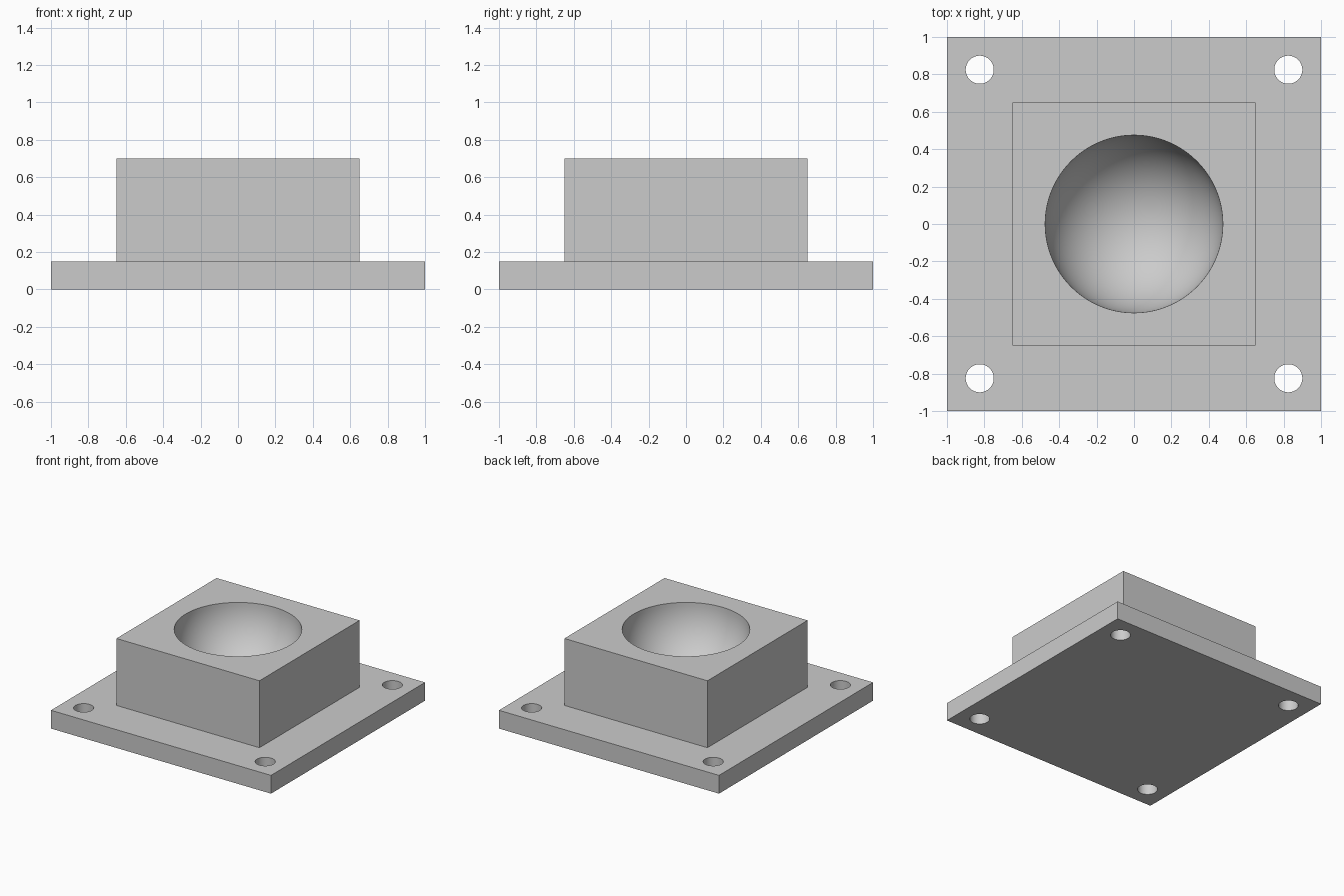
import bpy
import math

PLATE_TOP, BLOCK_TOP = 0.15, 0.70
BLOCK_SIDE = 1.30
BOWL_RADIUS = 0.475
HOLE_RADIUS, HOLE_OFFSET = 0.075, 0.825

if "Cube" in bpy.data.objects:
    bpy.data.objects.remove(bpy.data.objects["Cube"], do_unlink=True)

# Plain grey material
grey = bpy.data.materials.new("light grey")
grey.use_nodes = True
colour = (0.6, 0.6, 0.6, 1)
grey.diffuse_color = colour
for node in grey.node_tree.nodes:
    if node.type == 'BSDF_PRINCIPLED':
        node.inputs["Base Color"].default_value = colour


def add_box(name, side, bottom, top):
    """Square box between two heights."""
    bpy.ops.mesh.primitive_cube_add(size=1, location=(0, 0, (bottom + top) / 2))
    box = bpy.context.object
    box.name = name
    box.scale = (side, side, top - bottom)
    bpy.ops.object.transform_apply(location=True, rotation=False, scale=True)
    box.data.materials.append(grey)
    return box


def combine(target, tool, operation):
    """Apply a boolean and discard the tool."""
    tool.hide_render = True
    mod = target.modifiers.new(tool.name, 'BOOLEAN')
    mod.operation, mod.solver, mod.object = operation, 'EXACT', tool
    bpy.context.view_layer.objects.active = target
    bpy.ops.object.modifier_apply(modifier=mod.name)
    bpy.data.objects.remove(tool, do_unlink=True)


# Mounting plate with the raised square block joined on top
base = add_box("flanged_socket_base", 2, 0, PLATE_TOP)
block = add_box("raised_block", BLOCK_SIDE, PLATE_TOP / 2, BLOCK_TOP)
combine(base, block, 'UNION')

# Hemispherical bowl sunk into the block
bpy.ops.mesh.primitive_uv_sphere_add(segments=96, ring_count=48, radius=BOWL_RADIUS,
                                     location=(0, 0, BLOCK_TOP))
bowl = bpy.context.object
bowl.name = "bowl_cutter"
bowl.data.materials.append(grey)
combine(base, bowl, 'DIFFERENCE')

# Bolt holes in the four corners
for sx in (-1, 1):
    for sy in (-1, 1):
        bpy.ops.mesh.primitive_cylinder_add(
            vertices=48, radius=HOLE_RADIUS, depth=1,
            location=(sx * HOLE_OFFSET, sy * HOLE_OFFSET, 0))
        hole = bpy.context.object
        hole.name = "bolt_hole_cutter"
        hole.data.materials.append(grey)
        combine(base, hole, 'DIFFERENCE')

# Smooth bowl and holes, crisp edges elsewhere
bpy.ops.object.select_all(action='DESELECT')
base.select_set(True)
bpy.context.view_layer.objects.active = base
bpy.ops.object.shade_smooth_by_angle(angle=math.radians(30))
